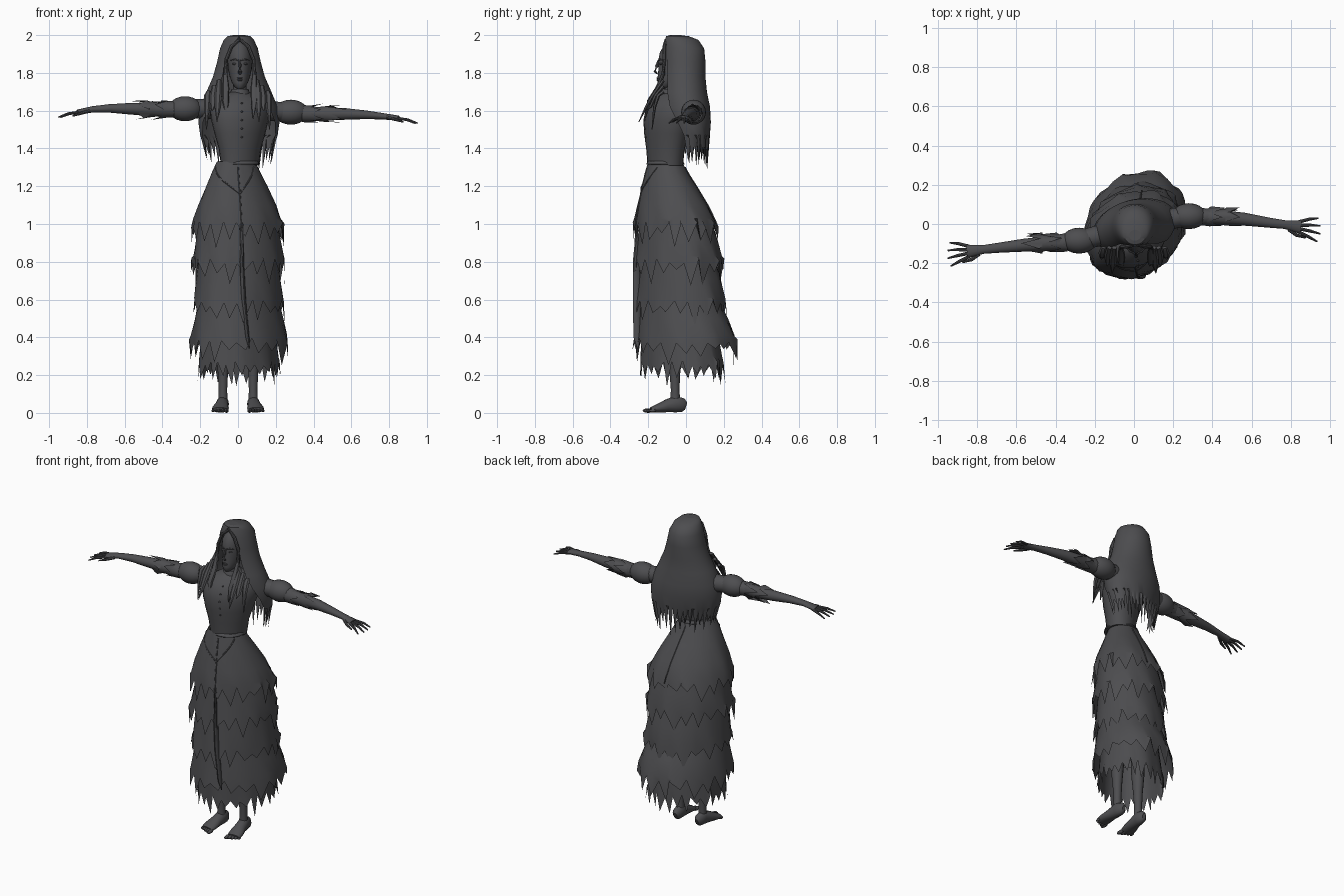
import bpy, bmesh, math, random
from mathutils import Vector

random.seed(7)
rnd = random.uniform
if "Cube" in bpy.data.objects:
    bpy.data.objects.remove(bpy.data.objects["Cube"], do_unlink=True)

charcoal = bpy.data.materials.new("charcoal")
charcoal.use_nodes = True
charcoal.diffuse_color = (0.075, 0.075, 0.08, 1)
charcoal.node_tree.nodes["Principled BSDF"].inputs["Base Color"].default_value = (0.075, 0.075, 0.08, 1)


def finish(name, bm, angle=40):
    bmesh.ops.recalc_face_normals(bm, faces=bm.faces)
    me = bpy.data.meshes.new(name)
    bm.to_mesh(me)
    bm.free()
    me.materials.append(charcoal)
    ob = bpy.data.objects.new(name, me)
    bpy.context.collection.objects.link(ob)
    bpy.ops.object.select_all(action='DESELECT')
    ob.select_set(True)
    bpy.context.view_layer.objects.active = ob
    bpy.ops.object.shade_smooth_by_angle(angle=math.radians(angle))
    return ob


def loft(name, rings, closed=True, caps=True):
    """Skin a list of equal rings of points."""
    bm = bmesh.new()
    vs = [[bm.verts.new(p) for p in r] for r in rings]
    n = len(vs[0])
    for a, b in zip(vs, vs[1:]):
        for i in range(n if closed else n - 1):
            j = (i + 1) % n
            bm.faces.new((a[i], a[j], b[j], b[i]))
    if caps:
        bm.faces.new(vs[0])
        bm.faces.new(vs[-1])
    return finish(name, bm)


def point(row, ang, cx=0.0, twist=0.0, lean=0.0):
    """Point on an oval section; angle 0 faces the front."""
    z, rx, yf, yb = row[:4]
    x = rx * math.sin(ang)
    y = (yf + yb) / 2 - (yb - yf) / 2 * math.cos(ang)
    return Vector((cx + x + twist * (y + 0.05), y + lean * x, z))


def body(name, rows, n=24, cx=0.01, lean=0.0, caps=True):
    angs = [math.tau * i / n for i in range(n)]
    return loft(name, [[point(r, a, cx, 0, lean) for a in angs] for r in rows], caps=caps)


def tube(name, pts, radii, n=10):
    """Tapered tube along a path; each radius is (sideways, upward)."""
    pts = [Vector(p) for p in pts]
    rings = []
    for k, (p, (ra, rb)) in enumerate(zip(pts, radii)):
        d = pts[min(k + 1, len(pts) - 1)] - pts[max(k - 1, 0)]
        q = d.to_track_quat('Z', 'Y')
        rings.append([p + q @ Vector((ra * math.cos(math.tau * i / n),
                                      rb * math.sin(math.tau * i / n), 0)) for i in range(n)])
    return loft(name, rings)


def ball(name, loc, scale, seg=16):
    bm = bmesh.new()
    bmesh.ops.create_uvsphere(bm, u_segments=seg, v_segments=seg // 2 + 2, radius=1)
    for v in bm.verts:
        v.co = Vector(loc) + Vector(a * b for a, b in zip(v.co, scale))
    return finish(name, bm)


def skirt_tier(name, rows, teeth=20, depth=0.11):
    """Rippled open sheet ending in a torn hem of uneven points."""
    angs = [math.tau * (i + rnd(-.28, .28)) / (2 * teeth) for i in range(2 * teeth)]
    rings = []
    for k, r in enumerate(rows):
        t = k / (len(rows) - 1)
        ring = []
        for i, a in enumerate(angs):
            p = point(r, a, 0.0, 0.18)
            mid = Vector((0, -0.06, p.z))
            p = mid + (p - mid) * (1 + 0.025 * t * math.sin(a * 9 + r[0] * 20))
            if k == len(rows) - 1:
                p.z += rnd(0.0, 0.04) if i % 2 else -rnd(0.02, depth)
                p += (p - mid) * rnd(-.03, .03)
            ring.append(p)
        rings.append(ring)
    return loft(name, rings, caps=False)


# Skirt: fitted upper part, three torn tiers and a ragged petticoat
upper = [(1.33, .10, -.20, -.02), (1.27, .128, -.218, .01), (1.2, .16, -.235, .055),
         (1.1, .203, -.257, .115), (1.03, .227, -.27, .15), (.975, .242, -.276, .172)]
skirt_tier("skirt_upper", upper)
tiers = [(1.06, .78, .195, .24, .12, .195), (.86, .56, .2, .235, .14, .215),
         (.64, .36, .2, .255, .15, .27)]
for k, (zt, zb, ra, rb, ya, yb) in enumerate(tiers):
    skirt_tier("skirt_tier_%d" % (k + 1),
               [(zt, ra, -.24, ya), ((zt + zb) / 2, ra * .45 + rb * .55, -.257, ya * .4 + yb * .6),
                (zb + .05, rb * .98, -.27, yb * .96), (zb, rb, -.277, yb)])
skirt_tier("petticoat", [(.48, .185, -.235, .16), (.3, .205, -.24, .19), (.235, .213, -.243, .2)],
           teeth=26, depth=0.1)
body("waistband", [(1.315, .105, -.208, -.01), (1.318, .108, -.21, -.008),
                   (1.33, .104, -.205, -.014), (1.334, .1, -.2, -.018)], cx=.005)


# Raised seams that follow the upper skirt
def on_skirt(z, ang):
    for a, b in zip(upper, upper[1:]):
        if a[0] >= z >= b[0]:
            t = (a[0] - z) / (a[0] - b[0])
            return point([u + (v - u) * t for u, v in zip(a, b)], ang, 0, 0.18)


def seam(name, spots):
    return tube(name, [on_skirt(z, a) for z, a in spots], [(.004, .004)] * len(spots), 6)


heights = [1.3 - .04 * i for i in range(9)]
seam("front_seam", [(z, .25) for z in heights])
seam("back_seam", [(z, math.pi) for z in heights])
for side, name in ((1, "left"), (-1, "right")):
    seam(name + "_yoke_seam", [(1.16 + .14 * t ** .85, .25 + side * (1.1 - .25 * side) * t)
                               for t in (0, .2, .4, .6, .8, 1)])
# Overlapping front flap falling down the tiers
tube("front_flap", [(.02, -.262, 1.0), (.02, -.262, .8), (.03, -.26, .6), (.05, -.258, .4), (.06, -.255, .34)],
     [(.012, .008), (.02, .012), (.022, .012), (.02, .01), (.003, .003)], 8)

# Bodice, neck and buttons
bodice = [(1.31, .10, -.2, -.02), (1.4, .112, -.207, -.01), (1.48, .135, -.217, .01),
          (1.55, .152, -.22, .04), (1.61, .158, -.207, .055), (1.65, .14, -.18, .05),
          (1.68, .09, -.15, .02), (1.70, .045, -.125, -.02)]
body("bodice", bodice, lean=.25)
body("neck", [(1.67, .04, -.125, -.03), (1.70, .036, -.115, -.03), (1.76, .036, -.11, -.02)], 16)
body("collar", [(1.675, .06, -.14, -.01), (1.70, .05, -.132, -.015), (1.715, .045, -.125, -.02)], 16, caps=False)
for k in range(5):
    z = 1.46 + k * .045
    for a, b in zip(bodice, bodice[1:]):
        if a[0] <= z < b[0]:
            y = a[2] + (b[2] - a[2]) * (z - a[0]) / (b[0] - a[0])
    ball("button_%d" % (k + 1), (.02, y, z), (.006, .005, .005), 8)

# Head and face
body("head", [(1.715, .014, -.138, -.1), (1.728, .03, -.15, -.07), (1.75, .043, -.152, -.03),
              (1.78, .054, -.15, .02), (1.82, .063, -.146, .05), (1.87, .067, -.146, .06),
              (1.91, .064, -.138, .06), (1.95, .05, -.113, .05), (1.965, .03, -.09, .03)])
tube("nose", [(.01, -.143, 1.868), (.01, -.155, 1.835), (.01, -.165, 1.807), (.01, -.15, 1.795)],
     [(.006, .006), (.008, .009), (.011, .008), (.008, .004)], 8)
ball("upper_lip", (.01, -.15, 1.772), (.019, .007, .004), 10)
ball("lower_lip", (.01, -.149, 1.762), (.016, .007, .005), 10)
for s, name in ((1, "left"), (-1, "right")):
    ball(name + "_eye", (.01 + s * .027, -.132, 1.848), (.014, .009, .006), 10)
    tube(name + "_brow", [(.01 + s * x, y, z) for x, y, z in
                          ((.01, -.147, 1.866), (.03, -.14, 1.872), (.05, -.12, 1.866))],
         [(.004, .005), (.005, .005), (.002, .003)], 6)

# Long hair: open at the face, torn at the ends; last value is the opening half angle
hair = [(2.0, .03, -.085, -.03, 0), (1.994, .06, -.105, .015, 0), (1.975, .08, -.112, .065, 8),
        (1.93, .1, -.12, .096, 30), (1.86, .115, -.125, .103, 38), (1.78, .137, -.13, .103, 40),
        (1.7, .172, -.145, .11, 44), (1.62, .205, -.16, .125, 52), (1.54, .215, -.15, .127, 62),
        (1.47, .205, -.135, .12, 70), (1.41, .185, -.115, .105, 76)]
N = 45
rings = []
for k, r in enumerate(hair):
    a0 = math.radians(r[4])
    ring = []
    for i in range(N):
        u = i / (N - 1)
        p = point(r, a0 + (math.tau - 2 * a0) * u, .005, 0, .25 * max(0, k - 4) / 6)
        if k == len(hair) - 1:
            p.z += rnd(0, .05) if i % 2 else -rnd(.01, .09) - .05 * math.sin(u * math.pi)
            p.x *= .93 if i % 2 == 0 else 1
        ring.append(p)
    rings.append(ring)
loft("hair", rings, closed=False, caps=False)
bm = bmesh.new()
bm.faces.new([bm.verts.new(p) for p in rings[0][:-1]])
finish("hair_crown", bm)

# Locks framing the face and falling over the chest
for s, name in ((1, "left"), (-1, "right")):
    tube(name + "_face_lock", [(.01 + s * x, y, z) for x, y, z in
         ((.004, -.108, 1.975), (.045, -.115, 1.94), (.073, -.115, 1.87), (.077, -.122, 1.79),
          (.074, -.15, 1.72), (.076, -.195, 1.65), (.07, -.215, 1.56))],
         [(.006, .008), (.01, .01), (.01, .01), (.012, .01), (.018, .012), (.018, .012), (.002, .002)], 8)
    for k, (x, tip) in enumerate(((.1, 1.54), (.125, 1.6), (.155, 1.5))):
        tube("%s_chest_lock_%d" % (name, k + 1),
             [(s * x, -.12, 1.76 - k * .03), (s * (x + .006), -.175 + k * .014, 1.68),
              (s * (x + .008), -.21 + k * .022, 1.62), (s * (x + .012), -.25 + k * .035, tip)],
             [(.014, .01), (.02, .01), (.016, .008), (.002, .002)], 6)

# Arms: shoulder puff, sleeve, torn cuffs, bare forearm, hand
arms = (("left", 1, [(.14, .02, 1.6), (.28, .04, 1.592), (.42, .035, 1.582), (.56, .025, 1.583),
                     (.68, .008, 1.578), (.77, -.003, 1.57), (.85, -.015, 1.56)]),
        ("right", -1, [(-.14, -.05, 1.61), (-.28, -.085, 1.61), (-.42, -.098, 1.607), (-.56, -.108, 1.61),
                       (-.68, -.12, 1.612), (-.77, -.13, 1.607), (-.85, -.14, 1.592)]))
for name, s, path in arms:
    tube(name + "_arm", path, [(.055, .055), (.05, .05), (.038, .038), (.033, .032),
                               (.026, .023), (.022, .017), (.034, .014)], 14)
    c = path[1]
    ball(name + "_shoulder_puff", (c[0], c[1], c[2]), (.09, .066, .066), 20)
    for part, start, length, r0, r1 in (("_inner_cuff", .34, .08, .043, .046), ("_cuff", .42, .09, .037, .047)):
        cuff = []
        for t in (0, .5, 1):
            ring = []
            for i in range(12):
                a = math.tau * i / 12
                x = start + length * t
                r = r0 + (r1 - r0) * t
                if t == 1:
                    x += rnd(.02, .07) if i % 2 else -rnd(.01, .05)
                    r += rnd(-.006, .01)
                ring.append((s * x, path[2][1] + r * math.cos(a), path[2][2] + r * math.sin(a)))
            cuff.append(ring)
        loft(name + part, cuff, caps=False)
    # Fingers fan out from the palm and droop slightly
    px, py, pz = path[-1]
    for k in range(4):
        oy = (k - 1.5) * .019
        reach = (.085, .1, .1, .09)[k]
        tube("%s_finger_%d" % (name, k + 1),
             [(px - s * .01, py + oy * .9, pz), (px + s * reach * .5, py + oy * 1.6 - .006, pz - .008),
              (px + s * reach, py + oy * 2.1 - .015, pz - .026)],
             [(.009, .008), (.008, .007), (.004, .004)], 8)
    tube(name + "_thumb", [(px - s * .06, py - .012, pz + .006), (px - s * .02, py - .042, pz - .006),
                           (px + s * .025, py - .056, pz - .02)],
         [(.011, .01), (.009, .008), (.004, .004)], 8)

# Legs, feet and toes
for s, name in ((1, "left"), (-1, "right")):
    body(name + "_leg", [(.06, .026, -.085, -.03), (.12, .023, -.08, -.035), (.22, .028, -.088, -.03),
                         (.34, .038, -.1, -.02), (.6, .045, -.11, -.01)], 14, cx=s * .08)
    tube(name + "_foot", [(s * .078, 0, .035), (s * .079, -.015, .04), (s * .081, -.055, .047),
                          (s * .086, -.1, .037), (s * .093, -.15, .024), (s * .096, -.185, .016)],
         [(.012, .02), (.027, .037), (.033, .045), (.036, .035), (.045, .023), (.042, .014)], 14)
    for k in range(5):
        ball("%s_toe_%d" % (name, k + 1), (s * (.062 + k * .0175), -.2 + k * .006, .012),
             (.012 - k * .001, .03 - k * .003, .012 - k * .001), 8)
